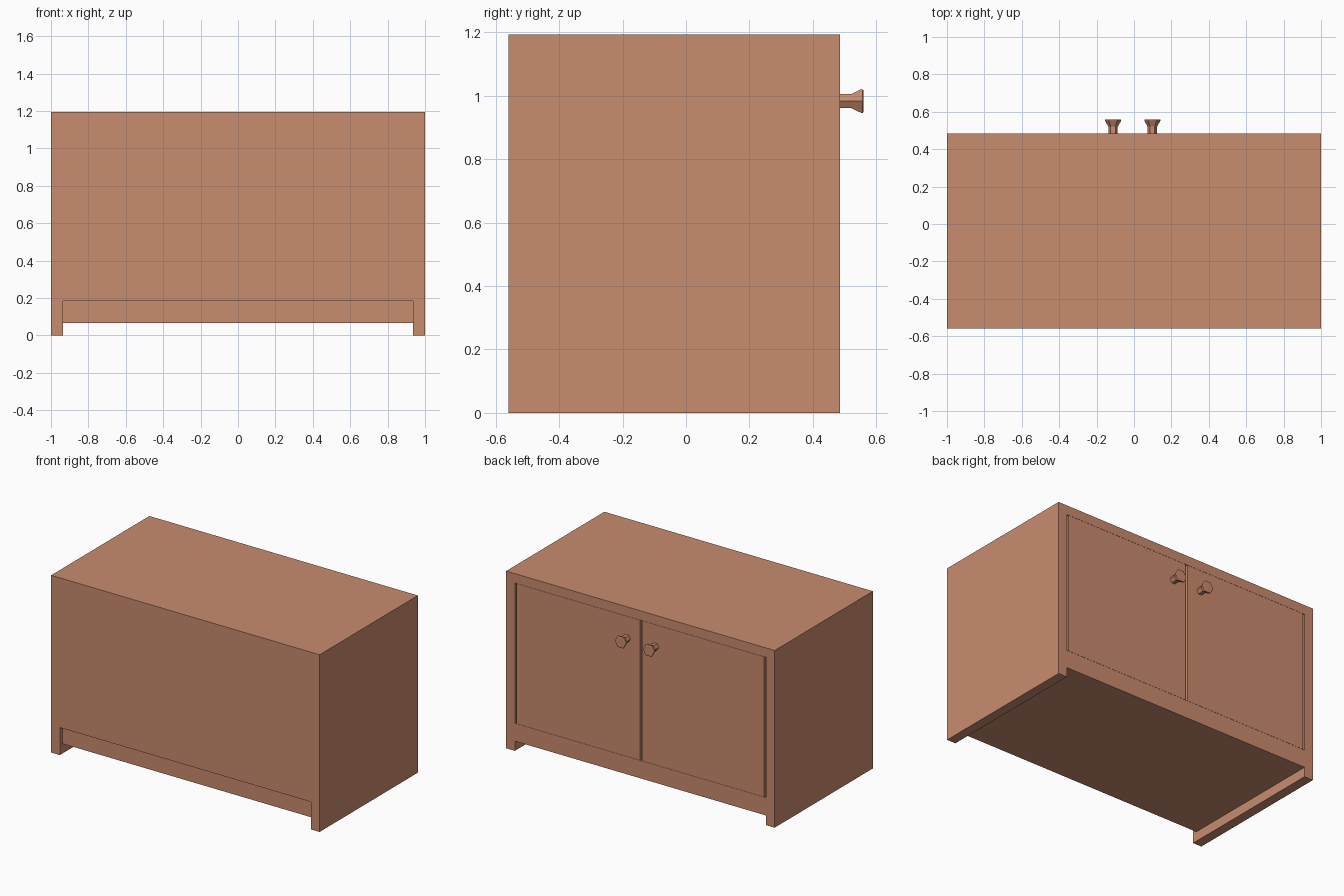
import bpy, bmesh, math

if "Cube" in bpy.data.objects:
    bpy.data.objects.remove(bpy.data.objects["Cube"])

wood = bpy.data.materials.new("warm_wood")
wood.diffuse_color = (0.584, 0.262, 0.156, 1)
wood.use_nodes = True
wood.node_tree.nodes["Principled BSDF"].inputs["Base Color"].default_value = wood.diffuse_color


def make(name, bm):
    bmesh.ops.recalc_face_normals(bm, faces=bm.faces)
    me = bpy.data.meshes.new(name)
    bm.to_mesh(me)
    bm.free()
    me.materials.append(wood)
    ob = bpy.data.objects.new(name, me)
    bpy.context.collection.objects.link(ob)
    return ob


def box(name, x, y, z):
    bm = bmesh.new()
    bmesh.ops.create_cube(bm, size=1)
    for v in bm.verts:
        for i, (lo, hi) in enumerate((x, y, z)):
            v.co[i] = hi if v.co[i] > 0 else lo
    return make(name, bm)


def knob(name, x, z):
    # six-sided turned profile along y: (radius, y)
    profile = [(0.025, 0.47), (0.025, 0.52), (0.043, 0.552), (0.043, 0.557), (0.038, 0.56)]
    bm = bmesh.new()
    rings = []
    for r, y in profile:
        rings.append([bm.verts.new((x + r * math.cos(k * math.pi / 3), y,
                                    z + r * math.sin(k * math.pi / 3))) for k in range(6)])
    for a, b in zip(rings, rings[1:]):
        for k in range(6):
            n = (k + 1) % 6
            bm.faces.new((a[k], a[n], b[n], b[k]))
    bm.faces.new(rings[0])
    bm.faces.new(rings[-1])
    return make(name, bm)


BACK, FACE = -0.56, 0.485     # outer depth limits of the carcass
INNER = 0.935                 # inner face of the side panels
TOP = 1.193

# side panels reaching the floor
box("side_panel_left", (-1, -INNER), (BACK, FACE), (0, TOP))
box("side_panel_right", (INNER, 1), (BACK, FACE), (0, TOP))

# top, bottom and rear boards between the sides
box("top_board", (-INNER, INNER), (-0.53, FACE), (1.13, TOP))
box("bottom_board", (-INNER, INNER), (-0.53, FACE), (0.065, 0.185))
box("rear_panel", (-INNER, INNER), (BACK, -0.53), (0.185, TOP))

# pair of doors separated by narrow gaps
box("door_left", (-0.922, -0.012), (0.45, FACE), (0.186, 1.129))
box("door_right", (0.002, 0.922), (0.45, FACE), (0.186, 1.129))

# knobs
knob("knob_left", -0.112, 0.983)
knob("knob_right", 0.098, 0.983)
